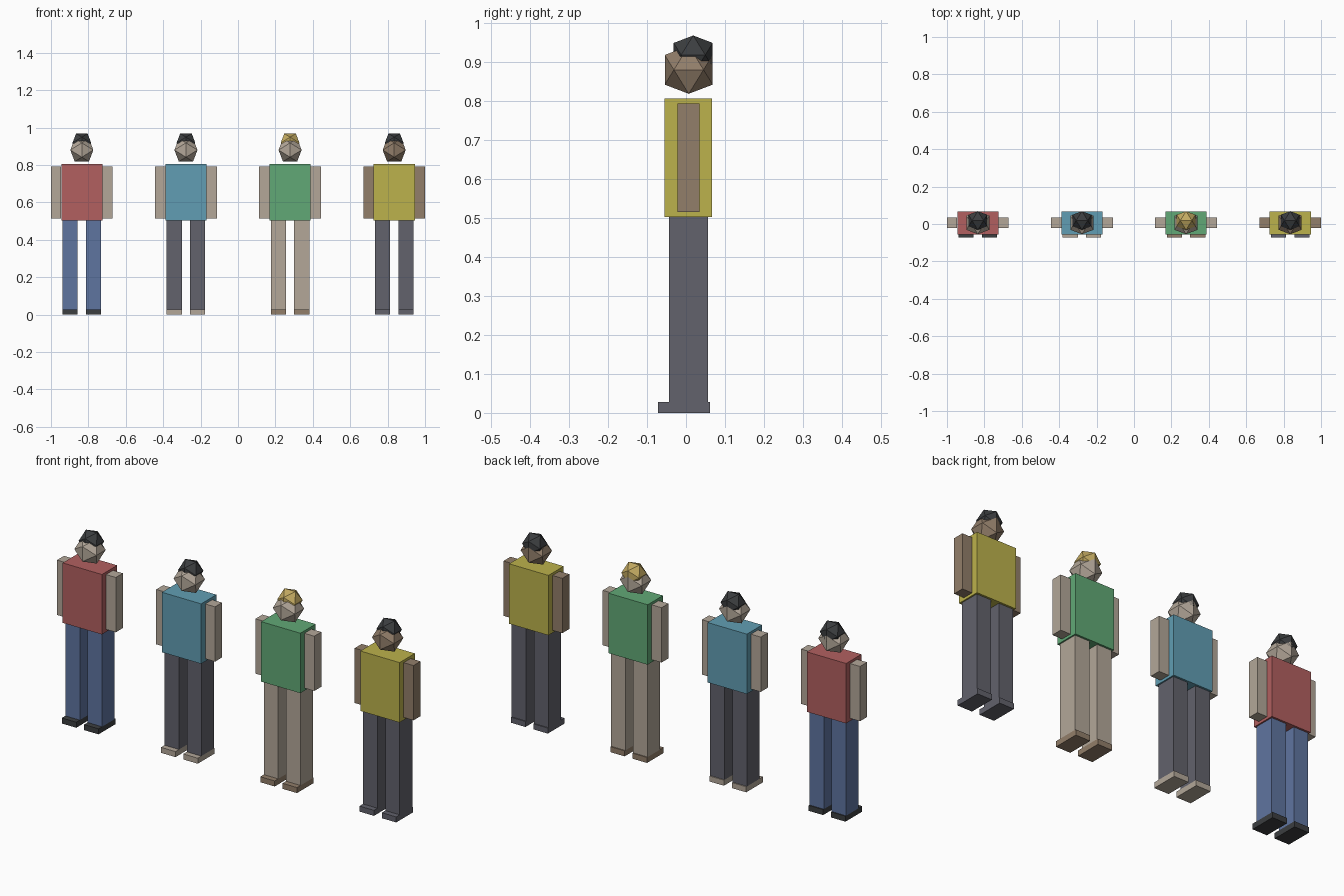
import bpy
import bmesh
from mathutils import Matrix, Vector

cube = bpy.data.objects.get("Cube")
if cube:
    bpy.data.objects.remove(cube, do_unlink=True)


def material(name, rgb):
    """Flat material from 0-255 display values."""
    lin = [((c / 255 + 0.055) / 1.055) ** 2.4 for c in rgb]
    m = bpy.data.materials.new(name)
    m.diffuse_color = (*lin, 1)
    m.use_nodes = True
    bsdf = m.node_tree.nodes["Principled BSDF"]
    bsdf.inputs["Base Color"].default_value = (*lin, 1)
    bsdf.inputs["Roughness"].default_value = 0.9
    return m


red = material("red", (178, 96, 96))
blue = material("sky blue", (97, 158, 179))
green = material("green", (97, 169, 118))
yellow = material("yellow", (188, 178, 76))
light = material("light beige", (179, 167, 153))
brown = material("brown", (146, 126, 106))
denim = material("denim blue", (95, 117, 160))
grey = material("dark grey", (98, 98, 108))
black = material("black", (60, 62, 64))
blond = material("blond", (196, 171, 98))


def finish(name, bm, mat):
    mesh = bpy.data.meshes.new(name)
    bm.to_mesh(mesh)
    bm.free()
    mesh.materials.append(mat)
    obj = bpy.data.objects.new(name, mesh)
    bpy.context.collection.objects.link(obj)


def box(name, mat, x, y, z):
    """Box spanning the given (low, high) ranges."""
    bm = bmesh.new()
    bmesh.ops.create_cube(bm, size=1)
    size = Vector([r[1] - r[0] for r in (x, y, z)])
    mid = Vector([(r[0] + r[1]) / 2 for r in (x, y, z)])
    bmesh.ops.transform(bm, matrix=Matrix.Translation(mid) @ Matrix.Diagonal(size).to_4x4(),
                        verts=bm.verts)
    finish(name, bm, mat)


def icosahedron(name, mat, centre, half):
    """Icosahedron with an edge on each axis; half is its half extent."""
    bm = bmesh.new()
    short = half * 0.618
    for a in (-1, 1):
        for b in (-1, 1):
            for p in ((a * short, 0, b * half), (0, a * half, b * short),
                      (a * half, b * short, 0)):
                bm.verts.new(Vector(p) + Vector(centre))
    bmesh.ops.convex_hull(bm, input=bm.verts)
    bmesh.ops.recalc_face_normals(bm, faces=bm.faces)
    finish(name, bm, mat)


def person(label, x, skin, hair, shirt, trousers, shoes):
    icosahedron(label + "_head", skin, (x, 0.007, 0.88), 0.0615)
    icosahedron(label + "_hair", hair, (x, 0.0185, 0.918), 0.05)
    box(label + "_torso", shirt, (x - 0.11, x + 0.11), (-0.055, 0.067), (0.502, 0.806))
    # Paired limbs, model's left is +x
    for side, s in (("left", 1), ("right", -1)):
        def span(lo, hi):
            return sorted((x + s * lo, x + s * hi))
        box(f"{label}_{side}_arm", skin, span(0.11, 0.165), (-0.022, 0.034), (0.515, 0.793))
        box(f"{label}_{side}_leg", trousers, span(0.022, 0.103), (-0.044, 0.057), (0.028, 0.502))
        box(f"{label}_{side}_shoe", shoes, span(0.022, 0.103), (-0.072, 0.062), (0, 0.028))


# Row of four people
outfits = [
    ("red_shirt_person", light, black, red, denim, black),
    ("blue_shirt_person", light, black, blue, grey, light),
    ("green_shirt_person", light, blond, green, light, brown),
    ("yellow_shirt_person", brown, black, yellow, grey, grey),
]
for i, (label, *colours) in enumerate(outfits):
    person(label, -0.835 + i * 0.5567, *colours)
